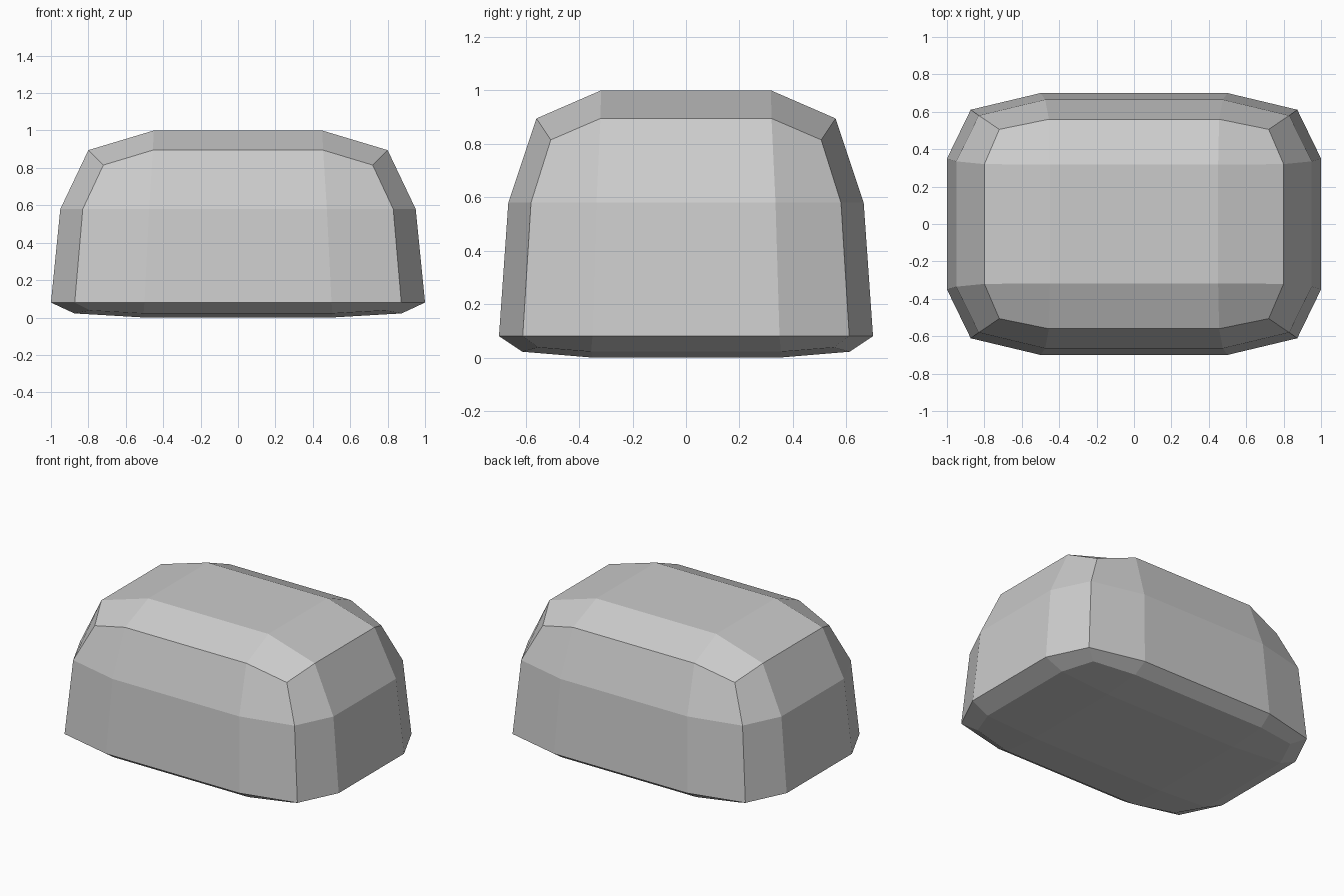
import bpy, bmesh

if "Cube" in bpy.data.objects:
    bpy.data.objects.remove(bpy.data.objects["Cube"])

# One quadrant of each level: inner, x-edge, y-edge and corner points,
# keyed by (on x side, on y side); mirrored by sign into all four quadrants.
TOP = {(0, 0): (.45, .318, 1.0), (1, 0): (.80, .32, .895),
       (0, 1): (.455, .56, .895), (1, 1): (.72, .506, .815)}
UPPER = {(1, 0): (.95, .335, .58), (0, 1): (.475, .665, .58), (1, 1): (.83, .58, .58)}
LOWER = {(1, 0): (1.0, .35, .08), (0, 1): (.50, .70, .08), (1, 1): (.873, .611, .08)}
BOTTOM = {(0, 0): (.50, .35, 0.0), (1, 0): (.875, .355, .022),
          (0, 1): (.505, .613, .022), (1, 1): (.79, .553, .038)}
LEVELS = [BOTTOM, LOWER, UPPER, TOP]

# Cube with a 3 x 3 grid on every face, shaped into a rounded block
bm = bmesh.new()
bmesh.ops.create_cube(bm, size=2)
bmesh.ops.subdivide_edges(bm, edges=bm.edges[:], cuts=2, use_grid_fill=True)
for v in bm.verts:
    level = LEVELS[round((v.co.z + 1) * 1.5)]
    x, y, z = level[(int(abs(v.co.x) > .9), int(abs(v.co.y) > .9))]
    v.co = (x if v.co.x > 0 else -x, y if v.co.y > 0 else -y, z)
bmesh.ops.recalc_face_normals(bm, faces=bm.faces[:])

mesh = bpy.data.meshes.new("rounded_block")
bm.to_mesh(mesh)
bm.free()
block = bpy.data.objects.new("rounded_block", mesh)
bpy.context.collection.objects.link(block)
